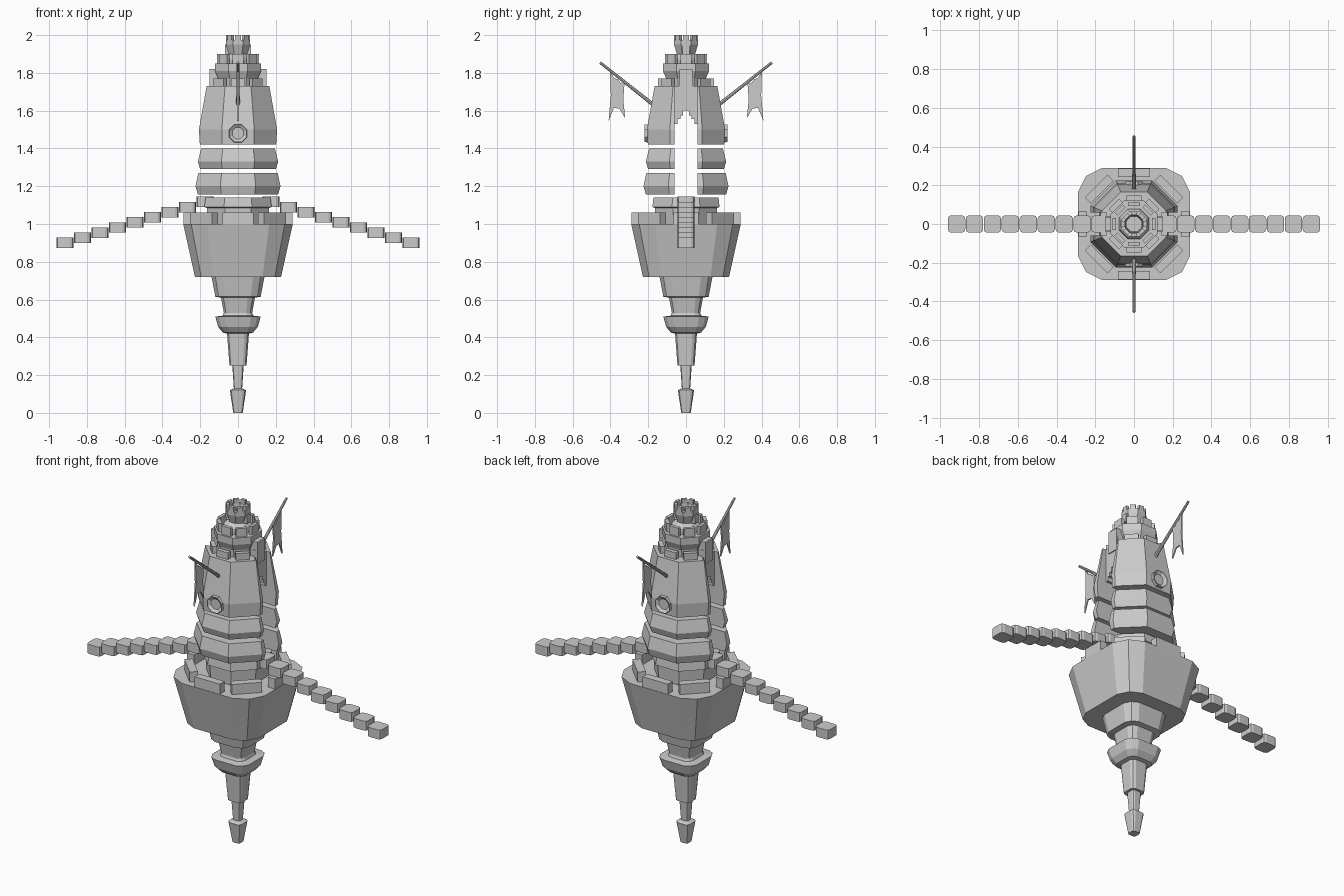
import bpy, bmesh, math
from mathutils import Matrix, Vector

if "Cube" in bpy.data.objects:
    bpy.data.objects.remove(bpy.data.objects["Cube"])


def finish(bm, name):
    bmesh.ops.recalc_face_normals(bm, faces=bm.faces)
    me = bpy.data.meshes.new(name)
    bm.to_mesh(me)
    bm.free()
    ob = bpy.data.objects.new(name, me)
    bpy.context.collection.objects.link(ob)
    return ob


def squarish(r):
    # twelve-sided rounded square
    a, c = r * 0.57, r * 0.855
    q = [(r, -a), (r, a), (c, c)]
    return [Matrix.Rotation(k * math.pi / 2, 2) @ Vector(p) for k in range(4) for p in q]


def octagon(r):
    # flats face the axes, r is the distance to a flat
    R = r / math.cos(math.pi / 8)
    return [Vector((R * math.cos(t), R * math.sin(t)))
            for t in [(k + 0.5) * math.pi / 4 for k in range(8)]]


def half_octagon(r, gap=0.06):
    t = r * math.tan(math.pi / 8)
    return [Vector(p) for p in [(r, -gap), (r, -t), (t, -r), (-t, -r), (-r, -t), (-r, -gap)]]


def loft(name, section, rings):
    # stack of cross-sections given as (z, r)
    bm = bmesh.new()
    loops = [[bm.verts.new((p.x, p.y, z)) for p in section(r)] for z, r in rings]
    n = len(loops[0])
    for a, b in zip(loops, loops[1:]):
        for i in range(n):
            j = (i + 1) % n
            bm.faces.new((a[i], a[j], b[j], b[i]))
    bm.faces.new(loops[0][::-1])
    bm.faces.new(loops[-1])
    return finish(bm, name)


def add_box(bm, centre, size, rot=0.0):
    m = Matrix.Rotation(rot, 4, 'Z') @ Matrix.Translation(centre) @ Matrix.Diagonal((*size, 1))
    bmesh.ops.create_cube(bm, size=1, matrix=m)


def merlons(name, r, z0, z1, width, depth, n=8):
    # ring of battlement blocks, one per flat
    bm = bmesh.new()
    for k in range(n):
        add_box(bm, (r - depth / 2, 0, (z0 + z1) / 2), (depth, width, z1 - z0), k * 2 * math.pi / n)
    return finish(bm, name)


def mirror_copy(ob, name, axis):
    # turned copy for the opposite side
    cp = ob.copy()
    cp.data = ob.data.copy()
    cp.name = name
    s = [1, 1, 1]
    s[axis] = -1
    cp.data.transform(Matrix.Diagonal((*s, 1)))
    cp.data.flip_normals()
    bpy.context.collection.objects.link(cp)


# hanging spike, collar and bowl
loft("spike", squarish, [
    (0, .025), (.12, .043), (.13, .022), (.25, .03), (.25, .045), (.42, .058),
    (.425, .08), (.455, .105), (.51, .12), (.515, .08), (.53, .075), (.61, .09),
    (.615, .12), (.72, .14)])
loft("bowl", squarish, [(.72, .228), (1.0, .29)])

# platform deck and its battlements
loft("deck", octagon, [(1.0, .16), (1.085, .165), (1.09, .178), (1.14, .172)])
bm = bmesh.new()
for k in range(8):
    r = .255 if k % 2 else .265
    w = .13 if k % 4 == 0 else .165
    add_box(bm, (r, 0, 1.03), (.045, w, .06), k * math.pi / 4)
finish(bm, "platform_battlements")

# split tower: three floating layers in front, mirrored to the back
layers = [
    ("lower_wall", [(1.155, .212), (1.2, .225), (1.27, .21)]),
    ("middle_wall", [(1.29, .2), (1.33, .213), (1.4, .195)]),
    ("upper_wall", [(1.42, .202), (1.5, .207), (1.73, .166)])]
for nm, rings in layers:
    ob = loft(nm + "_front", half_octagon, rings)
    mirror_copy(ob, nm + "_back", 1)

# stepped arch and bracket bridging the halves
bm = bmesh.new()
for s in (-1, 1):
    for y0, zb in ((.045, 1.53), (.03, 1.555), (.015, 1.575)):
        add_box(bm, (0, s * (y0 + .0085), (zb + 1.62) / 2), (.29, .017, 1.62 - zb))
add_box(bm, (0, 0, 1.665), (.29, .125, .13))
finish(bm, "stepped_arch")

# stacked turrets
merlons("roof_battlements", .147, 1.7, 1.77, .075, .025)
loft("main_turret", octagon, [(1.7, .105), (1.77, .105), (1.81, .122), (1.85, .122)])
merlons("main_turret_battlements", .112, 1.85, 1.9, .06, .02)
loft("top_turret", octagon, [(1.85, .078), (1.88, .07), (1.9, .048), (1.95, .064),
                             (1.975, .064), (1.975, .045), (1.94, .04)])
merlons("top_turret_battlements", .064, 1.97, 2.0, .03, .018)

# window frames on the turret sides
bm = bmesh.new()
for s in (-1, 1):
    add_box(bm, (s * .128, 0, 1.755), (.045, .07, .13))
    add_box(bm, (s * .055, 0, 1.925), (.03, .035, .05))
finish(bm, "turret_windows")

# round medallions, front and back
bm = bmesh.new()
m = Matrix.Translation((0, -.2, 1.48)) @ Matrix.Rotation(math.pi / 2, 4, 'X') @ Matrix.Rotation(math.pi / 8, 4, 'Z')
bmesh.ops.create_cone(bm, cap_ends=True, segments=8, radius1=.054, radius2=.05, depth=.04, matrix=m)
cap = min(bm.faces, key=lambda f: f.calc_center_median().y)
bmesh.ops.inset_region(bm, faces=[cap], thickness=.018)
bmesh.ops.translate(bm, verts=cap.verts, vec=(0, .012, 0))
ob = finish(bm, "medallion_front")
mirror_copy(ob, "medallion_back", 1)

# flagpoles
bm = bmesh.new()
a, b = Vector((0, -.165, 1.625)), Vector((0, -.455, 1.855))
d = b - a
m = Matrix.Translation((a + b) / 2) @ d.to_track_quat('Z', 'Y').to_matrix().to_4x4()
bmesh.ops.create_cone(bm, cap_ends=True, segments=8, radius1=.01, radius2=.007, depth=d.length, matrix=m)
ob = finish(bm, "flagpole_front")
mirror_copy(ob, "flagpole_back", 1)

# ragged flags
outline = [(-.325, 1.752), (-.345, 1.745), (-.36, 1.765), (-.38, 1.772), (-.402, 1.81),
           (-.398, 1.68), (-.41, 1.545), (-.382, 1.615), (-.352, 1.61), (-.322, 1.56), (-.332, 1.66)]
bm = bmesh.new()
f = bm.faces.new([bm.verts.new((-.004, y, z)) for y, z in outline])
ext = bmesh.ops.extrude_face_region(bm, geom=[f], use_keep_orig=True)
bmesh.ops.translate(bm, verts=[v for v in ext["geom"] if isinstance(v, bmesh.types.BMVert)], vec=(.008, 0, 0))
ob = finish(bm, "flag_front")
mirror_copy(ob, "flag_back", 1)

# floating stepping stones, both sides
bm = bmesh.new()
for i in range(9):
    add_box(bm, (.917 - .0928 * i, 0, .9 + .0271 * i), (.09, .09, .055))
up = [e for e in bm.edges if abs(e.verts[0].co.z - e.verts[1].co.z) > .01]
bmesh.ops.bevel(bm, geom=up, offset=.018, segments=2, profile=.5, affect='EDGES')
ob = finish(bm, "stepping_stones_right")
mirror_copy(ob, "stepping_stones_left", 0)
